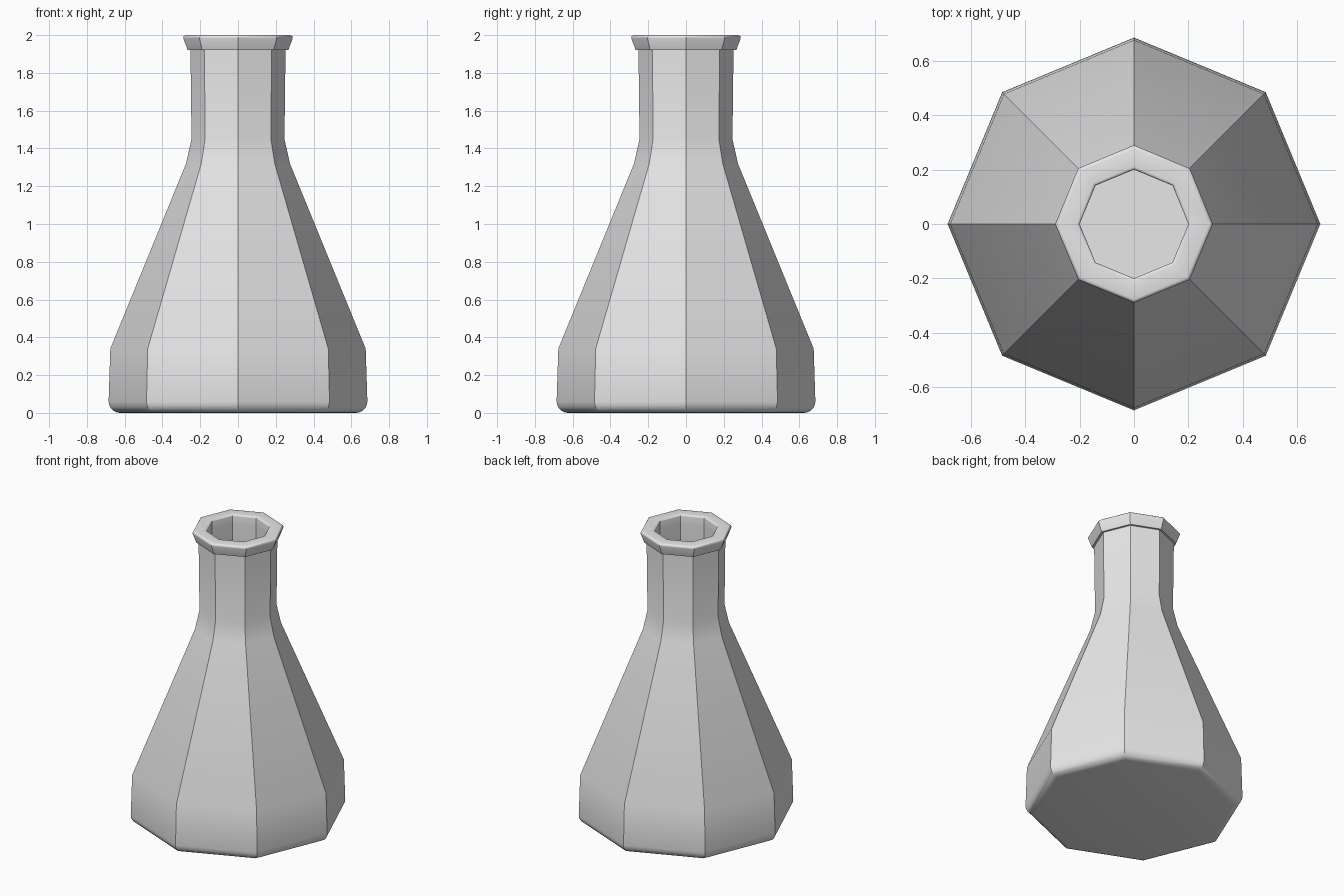
import bpy, bmesh, math

cube = bpy.data.objects.get("Cube")
if cube:
    bpy.data.objects.remove(cube, do_unlink=True)

SIDES = 8

glass = bpy.data.materials.new("light_grey_glass")
glass.use_nodes = True
colour = (0.8, 0.8, 0.8, 1)
glass.diffuse_color = colour
glass.node_tree.nodes["Principled BSDF"].inputs["Base Color"].default_value = colour


def arc(r, z, radius, start, end, steps):
    """Rounded corner of a profile, angles in degrees."""
    points = []
    for i in range(steps + 1):
        a = math.radians(start + (end - start) * i / steps)
        points.append((r + radius * math.cos(a), z + radius * math.sin(a)))
    return points


def lathe(name, profile, cap_ends=False, closed=False):
    """Turn a radius/height profile into an octagonal body."""
    bm = bmesh.new()
    rings = []
    for r, z in profile:
        rings.append([bm.verts.new((r * math.cos(math.tau * i / SIDES),
                                    r * math.sin(math.tau * i / SIDES), z))
                      for i in range(SIDES)])
    pairs = list(zip(rings, rings[1:]))
    if closed:
        pairs.append((rings[-1], rings[0]))
    for low, high in pairs:
        for i in range(SIDES):
            j = (i + 1) % SIDES
            bm.faces.new((low[i], low[j], high[j], high[i]))
    if cap_ends:
        bm.faces.new(rings[0][::-1])
        bm.faces.new(rings[-1])
    bmesh.ops.recalc_face_normals(bm, faces=bm.faces)
    mesh = bpy.data.meshes.new(name)
    bm.to_mesh(mesh)
    bm.free()
    mesh.materials.append(glass)
    obj = bpy.data.objects.new(name, mesh)
    bpy.context.collection.objects.link(obj)
    bpy.ops.object.select_all(action='DESELECT')
    obj.select_set(True)
    bpy.context.view_layer.objects.active = obj
    bpy.ops.object.shade_smooth_by_angle(angle=math.radians(30))
    return obj


# Body: rounded foot, cone, shoulder and neck, then the hollow inside
outer = arc(0.625, 0.06, 0.06, -90, 0, 5) + [
    (0.676, 0.34), (0.275, 1.32), (0.246, 1.45), (0.252, 1.95)]
inner = [(0.2, 1.95), (0.2, 1.45), (0.225, 1.3), (0.62, 0.33), (0.62, 0.06)]
lathe("flask_body", outer + inner, cap_ends=True)

# Lip: flared ring with softened upper edges
lip = [(0.2, 1.92), (0.266, 1.92)] + arc(0.276, 1.986, 0.014, -15, 90, 4) \
    + arc(0.212, 1.988, 0.012, 90, 180, 4)
lathe("flask_lip", lip, closed=True)
